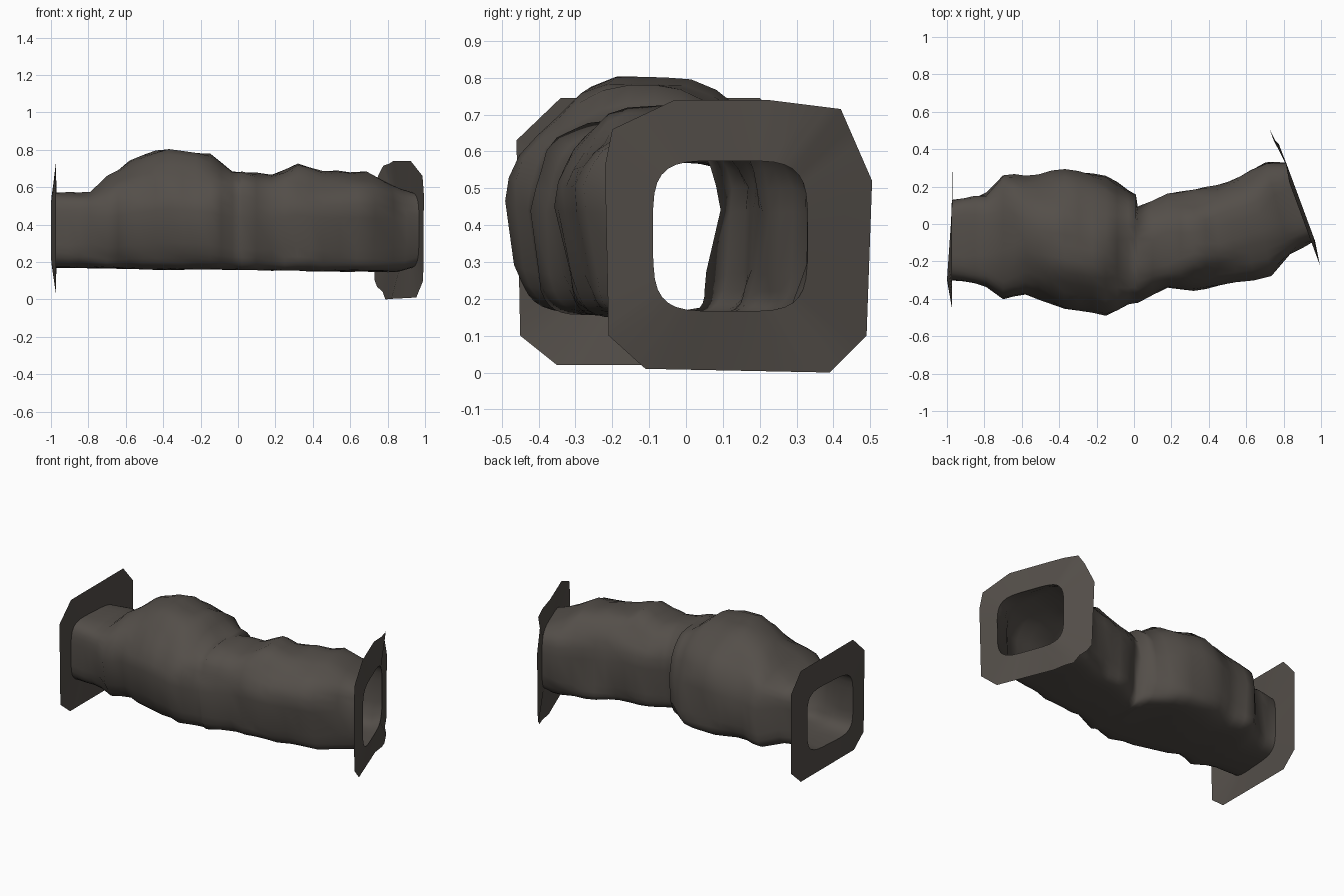
import bpy, bmesh, math
from mathutils import Vector, noise

if "Cube" in bpy.data.objects:
    bpy.data.objects.remove(bpy.data.objects["Cube"])

rock = bpy.data.materials.new("dark rock")
rock.diffuse_color = (0.088, 0.077, 0.067, 1)
rock.use_nodes = True
rock.node_tree.nodes["Principled BSDF"].inputs["Base Color"].default_value = rock.diffuse_color

N = 32  # points around the tunnel

# Tunnel stations: x, y low, y high, roof height
STATIONS = [
    (-0.985, -0.30, 0.13, 0.57),
    (-0.91, -0.30, 0.13, 0.555),
    (-0.79, -0.33, 0.16, 0.58),
    (-0.70, -0.40, 0.26, 0.65),
    (-0.58, -0.38, 0.26, 0.75),
    (-0.37, -0.46, 0.29, 0.81),
    (-0.15, -0.50, 0.26, 0.775),
    (-0.03, -0.43, 0.18, 0.69),
    (0.01, -0.42, 0.16, 0.685),
    (0.02, -0.42, 0.08, 0.685),
    (0.18, -0.36, 0.16, 0.65),
    (0.32, -0.34, 0.19, 0.73),
    (0.45, -0.33, 0.21, 0.68),
    (0.68, -0.27, 0.29, 0.685),
    (0.77, -0.17, 0.33, 0.61),
    (0.89, -0.09, 0.33, 0.575),
]


def ring(station, rough):
    """Rounded section: low roofs are boxier, the floor is flat, the right end turns."""
    x, y0, y1, z1 = station
    z0 = 0.157 - 0.012 * x + 0.02 * (x > 0.85)
    n = 1.85 + 45 * (0.81 - z1) ** 2
    turn = 0.37 * max(0, (x - 0.4) / 0.49) ** 1.2 - 0.07 * (x < -0.95)
    high = min(1, max(0, (z1 - 0.57) / 0.1))
    yc, hy = (y0 + y1) / 2, (y1 - y0) / 2
    zc = (z0 + z1) / 2 - 0.03 * high
    pts = []
    for i in range(N):
        a = 2 * math.pi * (i + 0.5) / N
        c, s = math.cos(a), math.sin(a)
        e = 2 / (n if s > 0 else max(n, 4 + 3 * high))
        u = math.copysign(abs(c) ** e, c)
        v = math.copysign(abs(s) ** e, s)
        lean = 1 - (0.2 if u < 0 else 0.05) * max(0, -v) * high
        y = yc + hy * u * lean
        z = zc + v * ((z1 - zc) if v > 0 else (zc - z0))
        d = noise.noise(Vector((x * 6, y * 7, z * 7))) * rough
        y += d * u
        z += d * v * (1 if v > 0 else 0.3)
        pts.append(Vector((x - turn * (y - yc), y, z)))
    return pts


def mesh_object(name, bm):
    bmesh.ops.recalc_face_normals(bm, faces=bm.faces)
    for f in bm.faces:
        f.smooth = True
    me = bpy.data.meshes.new(name)
    bm.to_mesh(me)
    bm.free()
    me.materials.append(rock)
    ob = bpy.data.objects.new(name, me)
    bpy.context.collection.objects.link(ob)


def bridge(bm, a, b):
    for i in range(N):
        k = (i + 1) % N
        bm.faces.new((a[i], a[k], b[k], b[i]))


# Rocky tunnel shell: one open skin, with in-between rings on long spans
rings = [STATIONS[0]]
for a, b in zip(STATIONS, STATIONS[1:]):
    steps = max(1, round((b[0] - a[0]) / 0.08))
    for j in range(1, steps + 1):
        t = j / steps
        rings.append(tuple(p + (q - p) * t for p, q in zip(a, b)))
bm = bmesh.new()
rows = []
for j, s in enumerate(rings):
    rough = 0 if j in (0, len(rings) - 1) else 0.03
    rows.append([bm.verts.new(p) for p in ring(s, rough)])
for a, b in zip(rows, rows[1:]):
    bridge(bm, a, b)
mesh_object("tunnel_shell", bm)


def hit_outline(outline, c, d):
    """Where a ray from c in direction d crosses a closed (y, z) outline."""
    for p, q in zip(outline, outline[1:] + outline[:1]):
        ex, ez = q[0] - p[0], q[1] - p[1]
        det = d[1] * ex - d[0] * ez
        if abs(det) < 1e-9:
            continue
        px, pz = p[0] - c[0], p[1] - c[1]
        t = (pz * ex - px * ez) / det
        w = (d[0] * pz - d[1] * px) / det
        if t > 0 and -1e-6 <= w <= 1 + 1e-6:
            return c[0] + t * d[0], c[1] + t * d[1]
    return c


def wall(name, station, outline, x_of):
    """Rock face around a tunnel mouth, out to a cut-corner outline."""
    bm = bmesh.new()
    mouth = ring(station, 0)
    c = sum(mouth, Vector()) / N
    rim = [hit_outline(outline, (c.y, c.z), (p.y - c.y, p.z - c.z)) for p in mouth]
    for o in outline:  # nearest rim point snaps to each corner
        i = min(range(N), key=lambda i: math.dist(rim[i], o))
        rim[i] = o
    inner = [bm.verts.new(p) for p in mouth]
    outer = [bm.verts.new((x_of(y), y, z)) for y, z in rim]
    bridge(bm, inner, outer)
    mesh_object(name, bm)


# Entrance walls at both ends
wall("left_end_wall", STATIONS[0],
     [(-0.45, 0.10), (-0.35, 0.02), (0.20, 0.02), (0.30, 0.11),
      (0.30, 0.63), (0.20, 0.745), (-0.34, 0.745), (-0.46, 0.63)],
     lambda y: -0.972)
wall("right_end_wall", STATIONS[-1],
     [(-0.21, 0.10), (-0.11, 0.01), (0.39, 0.0), (0.49, 0.10), (0.505, 0.52),
      (0.42, 0.715), (0.22, 0.74), (-0.03, 0.74), (-0.20, 0.66), (-0.22, 0.56)],
     lambda y: 0.868 - 0.37 * (y - 0.12) + 0.02 * (y > 0.3) * (y < 0.43))
